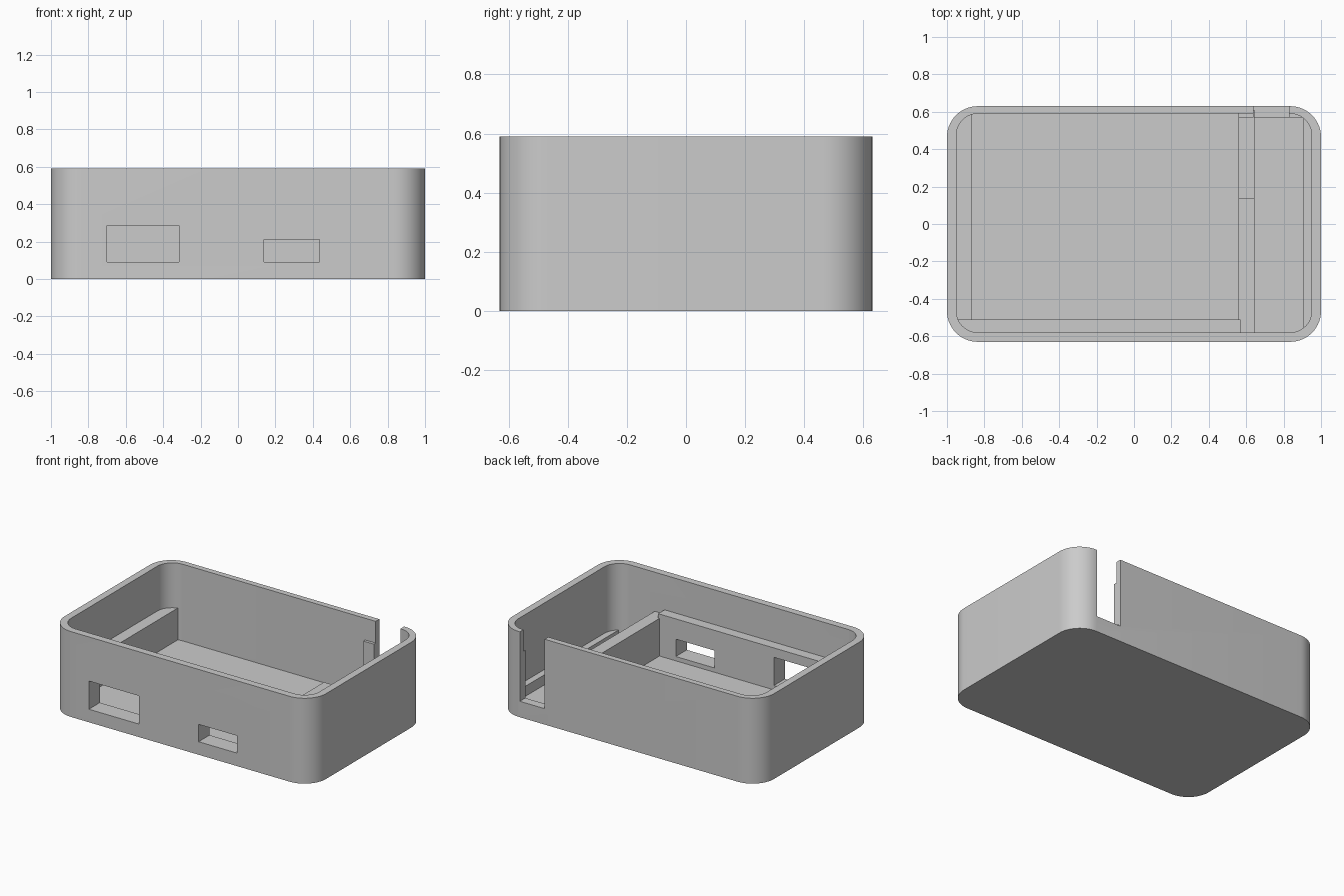
import bpy
import bmesh
from math import cos, sin, pi, radians

cube = bpy.data.objects.get("Cube")
if cube:
    bpy.data.objects.remove(cube, do_unlink=True)

grey = bpy.data.materials.new("light_grey_plastic")
grey.use_nodes = True
colour = (0.6, 0.6, 0.6, 1)
grey.diffuse_color = colour
grey.node_tree.nodes["Principled BSDF"].inputs["Base Color"].default_value = colour


def prism(name, x, y, z, radius=0, steps=14):
    """Upright block over the given ranges, with optionally rounded corners."""
    if radius:
        points = []
        corners = [(x[1], y[1]), (x[0], y[1]), (x[0], y[0]), (x[1], y[0])]
        for i, (px, py) in enumerate(corners):
            cx = min(max(px, x[0] + radius), x[1] - radius)
            cy = min(max(py, y[0] + radius), y[1] - radius)
            for s in range(steps + 1):
                a = (i + s / steps) * pi / 2
                points.append((cx + radius * cos(a), cy + radius * sin(a)))
    else:
        points = [(x[0], y[0]), (x[1], y[0]), (x[1], y[1]), (x[0], y[1])]
    bm = bmesh.new()
    base = bm.faces.new([bm.verts.new((px, py, z[0])) for px, py in points])
    top = bmesh.ops.extrude_face_region(bm, geom=[base])["geom"]
    bmesh.ops.translate(bm, vec=(0, 0, z[1] - z[0]),
                        verts=[v for v in top if isinstance(v, bmesh.types.BMVert)])
    bmesh.ops.recalc_face_normals(bm, faces=bm.faces)
    mesh = bpy.data.meshes.new(name)
    bm.to_mesh(mesh)
    bm.free()
    mesh.materials.append(grey)
    obj = bpy.data.objects.new(name, mesh)
    bpy.context.collection.objects.link(obj)
    return obj


def boolean(obj, other, operation):
    mod = obj.modifiers.new(operation.lower(), "BOOLEAN")
    mod.operation, mod.solver, mod.object = operation, "EXACT", other
    select(obj)
    bpy.ops.object.modifier_apply(modifier=mod.name)


def select(obj):
    bpy.ops.object.select_all(action="DESELECT")
    obj.select_set(True)
    bpy.context.view_layer.objects.active = obj


FLOOR, HEIGHT = 0.06, 0.59
BASE = FLOOR - 0.02

# Cutters: cavity, front ports, back slot, and the limit for inner parts
cavity = prism("cavity_cutter", (-0.95, 0.95), (-0.58, 0.59), (FLOOR, 0.8), 0.115)
large_port = prism("large_port_cutter", (-0.70, -0.315), (-0.8, -0.45), (0.09, 0.285))
small_port = prism("small_port_cutter", (0.14, 0.435), (-0.8, -0.45), (0.09, 0.21))
slot = prism("slot_cutter", (0.64, 0.83), (0.5, 0.8), (0.11, 0.8))
limit = prism("inner_limit", (-0.97, 0.97), (-0.60, 0.61), (0, 0.8), 0.135)
cutters = [cavity, large_port, small_port, slot, limit]
for cutter in cutters:
    cutter.hide_render = True

# Open box
shell = prism("case_shell", (-1, 1), (-0.63, 0.63), (0, HEIGHT), 0.165)
for cutter in (cavity, large_port, small_port, slot):
    boolean(shell, cutter, "DIFFERENCE")

# Ledges, thickened walls and divider inside the box
inner = [
    prism("right_ledge", (-0.99, -0.87), (-0.62, 0.62), (BASE, 0.28)),
    prism("left_ledge", (0.905, 0.99), (-0.62, 0.62), (BASE, 0.13)),
    prism("front_port_wall", (-0.94, 0.57), (-0.62, -0.51), (BASE, 0.35)),
    prism("back_slot_wall", (0.56, 0.93), (0.57, 0.62), (BASE, 0.44)),
    prism("divider_tall", (0.56, 0.645), (-0.62, 0.14), (BASE, 0.32)),
    prism("divider_low", (0.56, 0.645), (0.14, 0.62), (BASE, 0.13)),
]
for part in inner:
    boolean(part, limit, "INTERSECT")
for cutter in (large_port, small_port):
    boolean(inner[0], cutter, "DIFFERENCE")
    boolean(inner[2], cutter, "DIFFERENCE")
boolean(inner[3], slot, "DIFFERENCE")

for cutter in cutters:
    bpy.data.objects.remove(cutter, do_unlink=True)

# Smooth corners, sharp edges
for part in [shell] + inner:
    select(part)
    bpy.ops.object.shade_smooth_by_angle(angle=radians(30))
